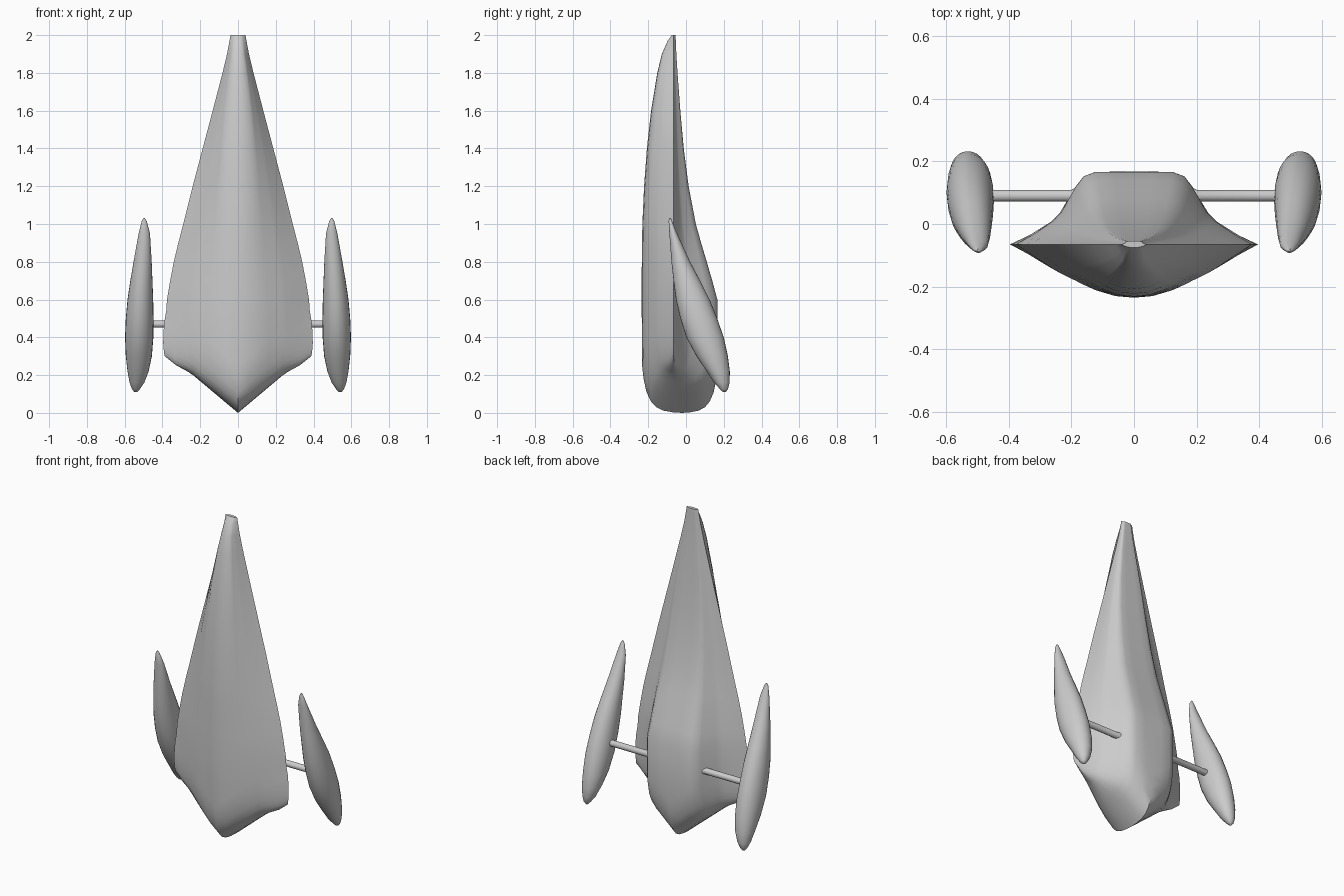
import bpy, bmesh, math

if "Cube" in bpy.data.objects:
    bpy.data.objects.remove(bpy.data.objects["Cube"])


def interp(table, x):
    for (a, fa), (b, fb) in zip(table, table[1:]):
        if x <= b:
            return fa + (fb - fa) * max(0, x - a) / (b - a)
    return table[-1][1]


def loft(name, rings, angle):
    bm = bmesh.new()
    loops = [[bm.verts.new(p) for p in r] for r in rings]
    n = len(loops[0])
    for a, b in zip(loops, loops[1:]):
        for i in range(n):
            j = (i + 1) % n
            bm.faces.new((a[i], a[j], b[j], b[i]))
    bm.faces.new(loops[0])
    bm.faces.new(loops[-1][::-1]) if name != "hull" else None
    bmesh.ops.remove_doubles(bm, verts=bm.verts, dist=0.0005)
    bmesh.ops.recalc_face_normals(bm, faces=bm.faces)
    return finish(name, bm, angle)


def finish(name, bm, angle):
    me = bpy.data.meshes.new(name)
    bm.to_mesh(me)
    bm.free()
    ob = bpy.data.objects.new(name, me)
    bpy.context.collection.objects.link(ob)
    bpy.ops.object.select_all(action='DESELECT')
    ob.select_set(True)
    bpy.context.view_layer.objects.active = ob
    bpy.ops.object.shade_smooth_by_angle(angle=math.radians(angle))
    return ob


# Hull cross-section: side fraction, front bulge, back bulge
U = [0, .16, .33, .43, .5, .62, .69, .85, 1]
FRONT = [1, .97, .86, .76, .68, .55, .46, .22, 0]
BACK = [1, 1, 1, .94, .79, .44, .32, .14, 0]
EDGE = -.065


def section(w, front, back, plate, squash, zfun):
    def pt(i, bulge, y, sgn):
        # the flat back plate has its own width
        u = U[i]
        k = plate / w
        u = u * k / .33 if u <= .33 else k + (u - .33) * (1 - k) / .67
        mid = EDGE + .045 * (1 - u) ** 2
        yy = EDGE + (y - EDGE) * bulge[i]
        return (sgn * u * w, mid + (yy - mid) * squash, zfun(u * w))
    n = len(U)
    f = [pt(i, FRONT, front, 1) for i in range(n)]
    b = [pt(i, BACK, back, 1) for i in range(n - 2, -1, -1)]
    right = f + b
    left = [(-x, y, z) for x, y, z in right[-2:0:-1]]
    return right + left


# Hull stations: z, half width, front y, back y, plate half width
stations = [
    (2.0, .04, -.075, -.055, .02), (1.97, .045, -.097, -.054, .024),
    (1.9, .058, -.128, -.051, .032), (1.8, .082, -.152, -.045, .045),
    (1.6, .134, -.185, -.03, .066), (1.4, .187, -.207, -.012, .08),
    (1.2, .24, -.222, .014, .09), (1.0, .29, -.231, .052, .1),
    (.9, .316, -.233, .08, .105), (.8, .34, -.234, .11, .11),
    (.7, .359, -.235, .139, .115), (.6, .376, -.235, .166, .122)]
rings = [section(w, f, b, p, 1, lambda x, z=z: z) for z, w, f, b, p in stations]
# V-shaped keel: height above keel line, half width, thickness
KEEL = [(0, 0), (.25, .21), (.37, .275), (.395, .31)]
for h, w, s in [(.25, .38, .965), (.18, .39, .93), (.11, .395, .86), (.06, .396, .75),
                (.03, .394, .62), (.012, .391, .45), (.003, .39, .22), (0, .388, 0)]:
    rings.append(section(w, -.24, .174, .122, s, lambda x, h=h: interp(KEEL, x) + h))
loft("hull", rings, 35)

# Pods: z, x min, x max, y min, y max
pod = [(1.032, .494, .5, -.088, -.08), (1.015, .483, .51, -.092, -.073),
       (.95, .466, .526, -.088, -.047), (.8, .457, .553, -.077, .022),
       (.7, .453, .57, -.066, .075), (.6, .449, .585, -.053, .125),
       (.5, .447, .594, -.03, .165), (.4, .448, .598, .002, .2),
       (.3, .456, .594, .055, .222), (.22, .473, .585, .11, .232),
       (.16, .496, .574, .15, .231), (.125, .52, .561, .18, .222),
       (.11, .535, .548, .197, .21)]
for side, s in (("left", -1), ("right", 1)):
    rs = []
    for z, x0, x1, y0, y1 in pod:
        rs.append([(s * ((x0 + x1) / 2 + (x1 - x0) / 2 * math.cos(t)),
                    (y0 + y1) / 2 + (y1 - y0) / 2 * math.sin(t), z)
                   for t in [k * math.tau / 24 for k in range(24)]])
    loft(side + "_pod", rs, 60)
    # Strut with flared root
    st = [[(s * x, .09 + r * math.cos(t), .47 + r * math.sin(t))
           for t in [k * math.tau / 16 for k in range(16)]]
          for x, r in ((.14, .03), (.175, .03), (.2, .019), (.49, .019))]
    loft(side + "_strut", st, 40)
